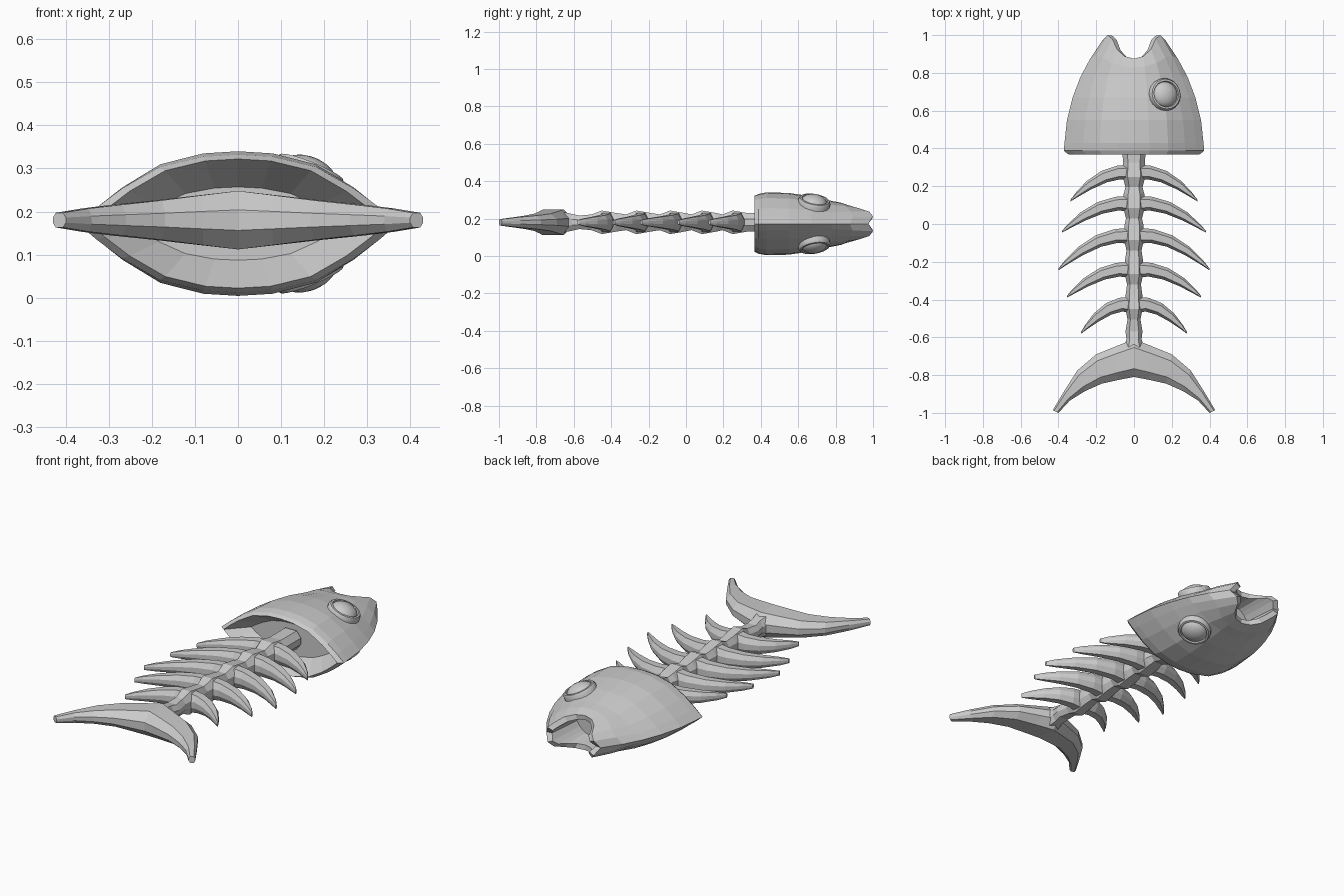
import bpy, bmesh, math
from mathutils import Vector, Matrix

if "Cube" in bpy.data.objects:
    bpy.data.objects.remove(bpy.data.objects["Cube"])

bone = bpy.data.materials.new("bone_grey")
bone.diffuse_color = (0.6, 0.6, 0.6, 1)
bone.use_nodes = True
bone.node_tree.nodes["Principled BSDF"].inputs["Base Color"].default_value = bone.diffuse_color
ZB, ZH = 0.18, 0.172          # mid heights of the bones and of the head


def finish(name, bm):
    bmesh.ops.recalc_face_normals(bm, faces=bm.faces)
    me = bpy.data.meshes.new(name)
    bm.to_mesh(me)
    bm.free()
    me.materials.append(bone)
    ob = bpy.data.objects.new(name, me)
    bpy.context.collection.objects.link(ob)
    return ob


def loft(name, rings):
    """Skin closed rings of points and cap both ends."""
    bm = bmesh.new()
    vs = [[bm.verts.new(p) for p in r] for r in rings]
    n = len(vs[0])
    for a, b in zip(vs, vs[1:]):
        for i in range(n):
            j = (i + 1) % n
            bm.faces.new((a[i], a[j], b[j], b[i]))
    bm.faces.new(vs[0])
    bm.faces.new(vs[-1])
    return finish(name, bm)


def section(a, b, h):
    """Bevelled eight-sided section between edge points a and b, half height h."""
    a, b = Vector((*a, ZB)), Vector((*b, ZB))
    prof = [(0, .35), (.22, 1), (.78, 1), (1, .35), (1, -.35), (.78, -1), (.22, -1), (0, -.35)]
    return [a.lerp(b, t) + Vector((0, 0, s * h)) for t, s in prof]


# Spine: swells at each rib, narrows between
rib_y = [0.28, 0.115, -0.055, -0.235, -0.42]
stations = [(0.46, .06, .05), (0.36, .06, .05)]
for i, y in enumerate(rib_y):
    k = 1 - 0.06 * i
    stations += [(y + .045, .058 * k, .05), (y - .03, .06 * k, .063), (y - .085, .045 * k, .042)]
stations += [(-0.57, .045, .036), (-0.61, .04, .045), (-0.68, .06, .06)]
loft("spine", [section((-w, y), (w, y), h) for y, w, h in stations])

# Ribs: curved tapering pairs
tips = [(.335, .13), (.38, -.035), (.40, -.235), (.355, -.38), (.28, -.57)]
for i, (y, (tx, ty)) in enumerate(zip(rib_y, tips)):
    drop = y + .035 - ty
    for s, side in ((1, "right"), (-1, "left")):
        rings = []
        for t, width, h in [(0, .085, .052), (.2, .072, .046), (.45, .06, .038),
                            (.7, .044, .029), (.9, .024, .02), (1, .01, .012)]:
            x = .02 + (tx - .02) * t
            top = y + .035 - drop * t ** 2.1
            rings.append(section((s * (x + .012 * math.sin(math.pi * t)), top),
                                 (s * (x - .035 * t * (1 - t) * 2), top - width), h))
        loft(f"rib_{side}_{i + 1}", rings)

# Tail fin: crescent, lofted from one tip to the other
half = [((0, -.61), (0, -.81), .068), ((.09, -.645), (.08, -.825), .058),
        ((.2, -.69), (.17, -.845), .046), ((.3, -.775), (.26, -.885), .036),
        ((.37, -.885), (.34, -.935), .027), ((.43, -.985), (.40, -1.0), .017)]
flip = [((-a[0], a[1]), (-b[0], b[1]), h) for a, b, h in half[:0:-1]]
loft("tail_fin", [section(*st) for st in flip + half])


# Head: lens-shaped rings along the length
def ring(quarter):
    """Mirror a quarter outline (x, y, half height), centre to edge, all around."""
    q = quarter
    top = [(-x, y, h) for x, y, h in q[:0:-1]] + list(q)
    low = [(x, y, -h) for x, y, h in q[-2:0:-1]] + [(-x, y, -h) for x, y, h in q[:-1]]
    return [Vector((x, y, ZH + h)) for x, y, h in top + low]


lens = [(0, 1), (.22, .97), (.49, .82), (.73, .5), (.89, .22), (1, 0)]


def lens_row(y, w, h):
    return [(u * w, y, v * h) for u, v in lens]


rows = [lens_row(*r) for r in [
    (.47, .25, .085), (.367, .345, .15), (.388, .372, .16), (.43, .368, .168), (.55, .355, .165),
    (.67, .325, .147), (.78, .283, .122)]]
lips = [(0, .875, .095), (.05, .888, .092), (.09, .925, .083), (.115, .98, .065),
        (.14, 1.0, .04), (.165, .975, 0)]
mid = [tuple(a * .5 + b * .5 for a, b in zip(p, q)) for p, q in zip(rows[-1], lips)]
mid = [(x * 1.03, y, h * 1.04) for x, y, h in mid]
# mouth hollow behind the lips
inner = [(x * .8, y - .004, h * .72) for x, y, h in lips]
hollow = [(x * .7, .78, h * .65) for x, y, h in lips]
loft("head", [ring(r) for r in rows + [mid, lips, inner, hollow]])

# Eyes: domed ball in a raised socket on both faces of the head
for s, side in ((1, "upper"), (-1, "lower")):
    place = Matrix.Translation((.163, .685, ZH + s * .112)) @ \
        Matrix.Rotation(s * math.radians(22), 4, 'Y') @ \
        Matrix.Rotation(-s * math.radians(9), 4, 'X')
    bm = bmesh.new()
    bmesh.ops.create_uvsphere(bm, u_segments=20, v_segments=12, radius=1,
                              matrix=place @ Matrix.Diagonal((.07, .07, .043, 1)))
    ball = finish("eye_" + side, bm)
    rings = [[place @ Vector((r * math.cos(a), r * math.sin(a), s * z))
              for a in (k * math.tau / 20 for k in range(20))]
             for r, z in [(.086, -.04), (.087, .008), (.08, .02), (.07, .021), (.064, .005)]]
    socket = loft("eye_socket_" + side, rings)
    for ob in (ball, socket):
        bpy.ops.object.select_all(action='DESELECT')
        ob.select_set(True)
        bpy.context.view_layer.objects.active = ob
        bpy.ops.object.shade_smooth_by_angle(angle=math.radians(40))
